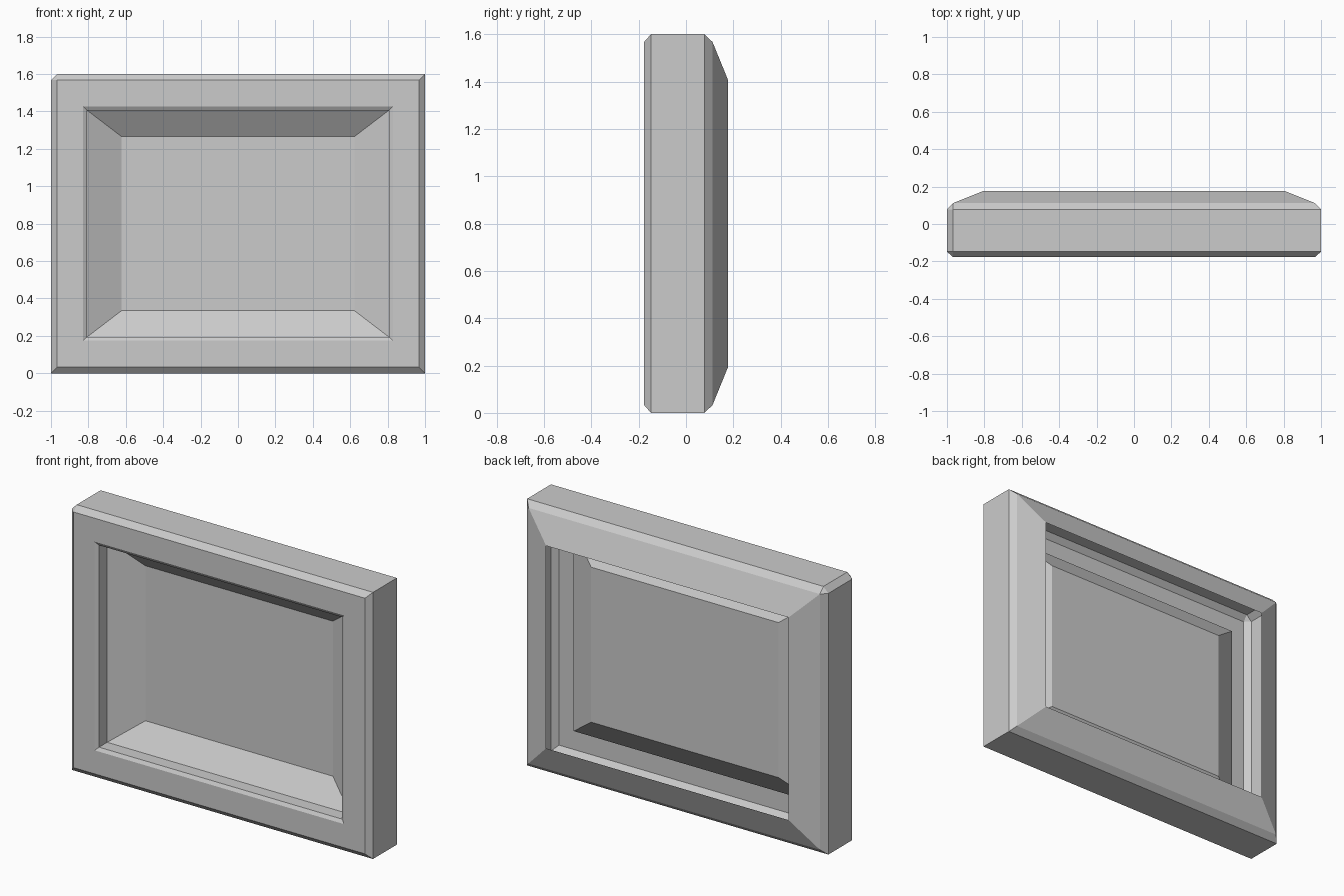
import bpy
import bmesh

if "Cube" in bpy.data.objects:
    bpy.data.objects.remove(bpy.data.objects["Cube"])

W, H = 1.0, 1.6   # half width, full height
CUT = 0.033       # size of the one clipped outer corner


def ring(bm, dx, dz, y, cut=0.0):
    """Rectangle inset by dx/dz at depth y; the upper left corner has two points."""
    x, lo, hi = W - dx, dz, H - dz
    pts = [(-x, lo), (x, lo), (x, hi), (-x + cut, hi), (-x, hi - cut)]
    return [bm.verts.new((px, y, pz)) for px, pz in pts]


def shell(name, profile, cap=False):
    """Open sheet lofted through rectangular rings, ordered from back to front."""
    bm = bmesh.new()
    rings = [ring(bm, *p) for p in profile]
    for a, b in zip(rings, rings[1:]):
        for i in range(5):
            j = (i + 1) % 5
            bm.faces.new((a[i], a[j], b[j], b[i]))
    if cap:
        bm.faces.new(rings[-1])
    bmesh.ops.remove_doubles(bm, verts=bm.verts[:], dist=0.0005)
    mesh = bpy.data.meshes.new(name)
    bm.to_mesh(mesh)
    bm.free()
    obj = bpy.data.objects.new(name, mesh)
    bpy.context.collection.objects.link(obj)
    return obj


# Hollow frame: sloped back lip, outer wall, front face, inner wall
shell("frame", [
    (0.195, 0.192, 0.177),
    (0.033, 0.033, 0.112),
    (0.0, 0.0, 0.078, CUT),
    (0.0, 0.0, -0.148, CUT),
    (0.033, 0.033, -0.177),
    (0.172, 0.174, -0.177),
    (0.193, 0.194, -0.165),
    (0.193, 0.194, -0.088),
])

# Recessed tray panel with sloping sides
shell("panel", [
    (0.193, 0.194, -0.088),
    (0.378, 0.335, 0.011),
], cap=True)
